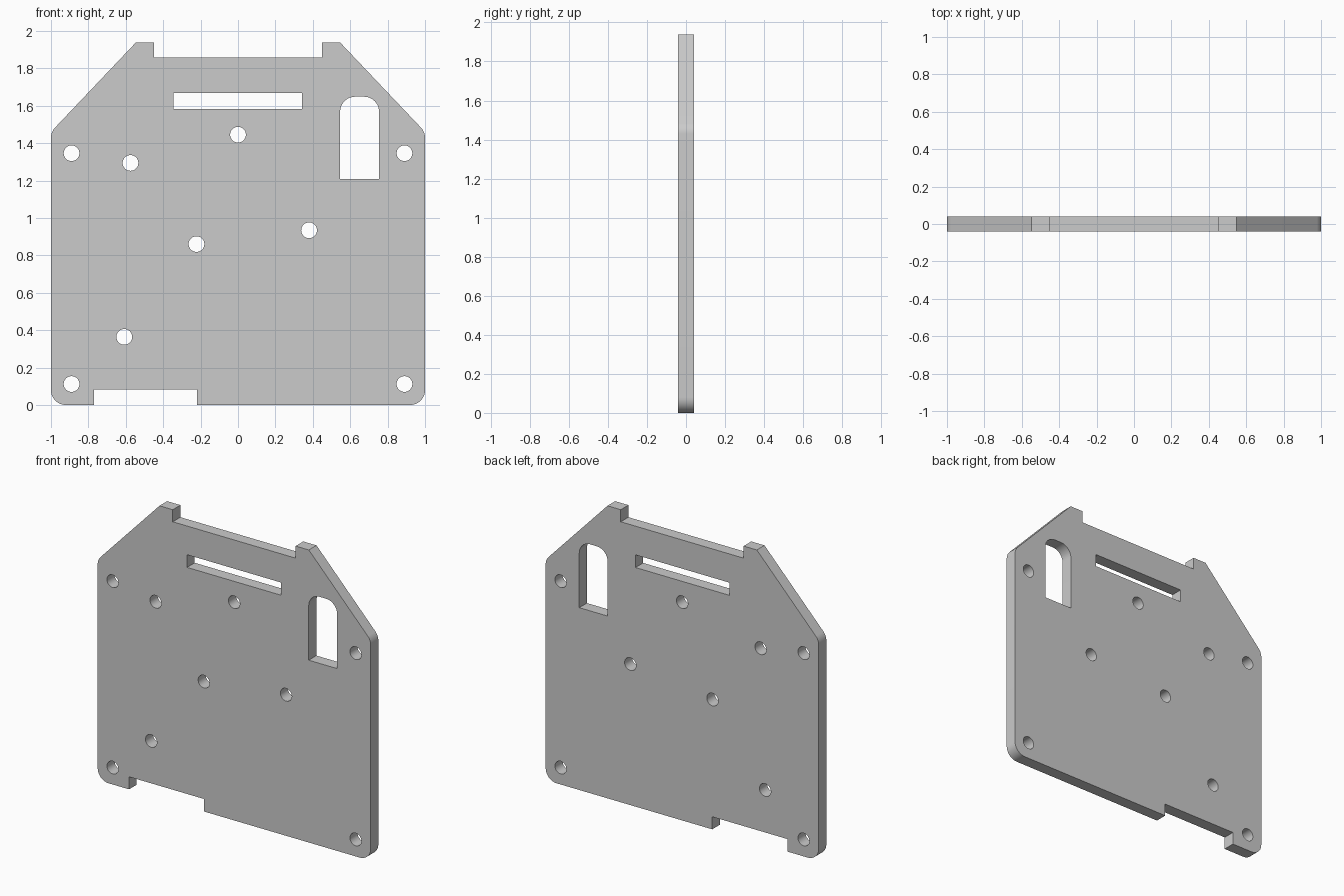
import bpy, bmesh
from math import pi, sin, cos, radians
from mathutils import Vector, Matrix

if "Cube" in bpy.data.objects:
    bpy.data.objects.remove(bpy.data.objects["Cube"])

THICKNESS = 0.08
CORNER = 0.08
HOLE = 0.042


def rounded(points, steps=10):
    """Closed profile from (x, z, radius) corners; radius 0 stays sharp."""
    path = []
    for i, (x, z, r) in enumerate(points):
        p = Vector((x, z))
        if not r:
            path.append(p)
            continue
        a = (Vector(points[i - 1][:2]) - p).normalized()
        b = (Vector(points[(i + 1) % len(points)][:2]) - p).normalized()
        half = a.angle(b) / 2
        centre = p + (a + b).normalized() * (r / sin(half))
        reach = r * cos(half) / sin(half)
        start = (p + a * reach - centre).normalized()
        end = (p + b * reach - centre).normalized()
        for s in range(steps + 1):
            path.append(centre + start.slerp(end, s / steps) * r)
    return path


def circle(x, z, r, sides=40):
    return [Vector((x + r * cos(2 * pi * i / sides), z + r * sin(2 * pi * i / sides)))
            for i in range(sides)]


def rectangle(x0, x1, z0, z1, top_radius=0):
    return rounded([(x0, z0, 0), (x1, z0, 0), (x1, z1, top_radius), (x0, z1, top_radius)])


# Outer edge with bottom notch, shoulder chamfers and two top tabs
shoulder = [(1, 1.46, CORNER), (0.547, 1.937, 0), (0.45, 1.937, 0), (0.45, 1.857, 0)]
outline = [(-1, 0, CORNER), (-0.77, 0, 0), (-0.77, 0.083, 0), (-0.22, 0.083, 0),
           (-0.22, 0, 0), (1, 0, CORNER)]
outline += shoulder + [(-x, z, r) for x, z, r in reversed(shoulder)]
loops = [rounded(outline)]

# Wide slot and round-topped window
loops.append(rectangle(-0.345, 0.342, 1.583, 1.667))
loops.append(rectangle(0.546, 0.754, 1.207, 1.648, CORNER))

# Corner mounting holes and inner holes
centres = [(side * 0.89, z) for side in (-1, 1) for z in (0.112, 1.346)]
centres += [(-0.575, 1.294), (0, 1.445), (-0.222, 0.86), (0.38, 0.934), (-0.608, 0.364)]
loops += [circle(x, z, HOLE) for x, z in centres]

# Filled, extruded profile
curve = bpy.data.curves.new("plate_profile", "CURVE")
curve.dimensions = "2D"
curve.fill_mode = "BOTH"
curve.extrude = THICKNESS / 2
for loop in loops:
    spline = curve.splines.new("POLY")
    spline.points.add(len(loop) - 1)
    for point, p in zip(spline.points, loop):
        point.co = (p.x, p.y, 0, 1)
    spline.use_cyclic_u = True
profile = bpy.data.objects.new("plate_profile", curve)
bpy.context.collection.objects.link(profile)
graph = bpy.context.evaluated_depsgraph_get()
mesh = bpy.data.meshes.new_from_object(profile.evaluated_get(graph))
bpy.data.objects.remove(profile)
bpy.data.curves.remove(curve)

# Stand the plate upright and weld its rims
mesh.name = "mounting_plate"
bm = bmesh.new()
bm.from_mesh(mesh)
bm.transform(Matrix.Rotation(pi / 2, 4, "X"))
bmesh.ops.remove_doubles(bm, verts=bm.verts, dist=0.0001)
bmesh.ops.recalc_face_normals(bm, faces=bm.faces)
bm.to_mesh(mesh)
bm.free()

plate = bpy.data.objects.new("mounting_plate", mesh)
bpy.context.collection.objects.link(plate)
bpy.ops.object.select_all(action="DESELECT")
plate.select_set(True)
bpy.context.view_layer.objects.active = plate
bpy.ops.object.shade_smooth_by_angle(angle=radians(30))
